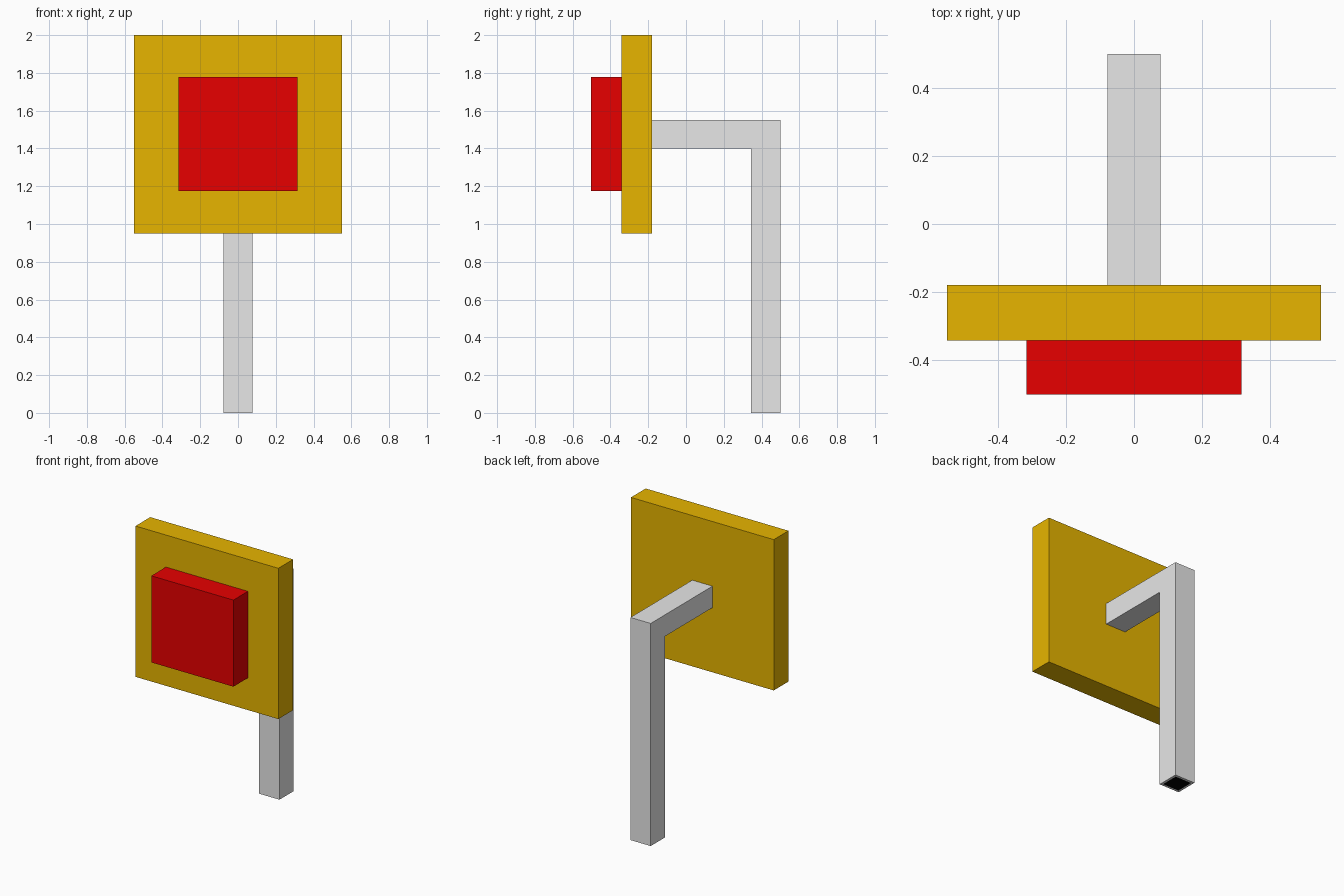
import bpy, bmesh
from mathutils import Vector

if "Cube" in bpy.data.objects:
    bpy.data.objects.remove(bpy.data.objects["Cube"])


def material(name, rgb):
    m = bpy.data.materials.new(name)
    m.diffuse_color = (*rgb, 1.0)
    m.use_nodes = True
    m.node_tree.nodes["Principled BSDF"].inputs["Base Color"].default_value = m.diffuse_color
    return m


yellow = material("golden yellow", (0.8, 0.46, 0.0))
red = material("red", (0.8, 0.0, 0.0))
grey = material("light grey", (0.8, 0.8, 0.8))
black = material("black", (0.0, 0.0, 0.0))


def add_object(name, bm, *mats):
    bmesh.ops.recalc_face_normals(bm, faces=bm.faces)
    mesh = bpy.data.meshes.new(name)
    bm.to_mesh(mesh)
    bm.free()
    for m in mats:
        mesh.materials.append(m)
    ob = bpy.data.objects.new(name, mesh)
    bpy.context.collection.objects.link(ob)
    return ob


def box(name, lo, hi, mat):
    lo, hi = Vector(lo), Vector(hi)
    bm = bmesh.new()
    bmesh.ops.create_cube(bm, size=1)
    bmesh.ops.scale(bm, vec=hi - lo, verts=bm.verts)
    bmesh.ops.translate(bm, vec=(lo + hi) / 2, verts=bm.verts)
    return add_object(name, bm, mat)


# Square board and the raised pad on its front
box("board", (-0.55, -0.342, 0.95), (0.55, -0.18, 2.0), yellow)
box("front_pad", (-0.316, -0.502, 1.174), (0.316, -0.342, 1.777), red)

# Bent post: L profile in the side plane, extruded across x
half = 0.078
profile = [(0.5, 0), (0.5, 1.55), (-0.18, 1.55), (-0.18, 1.4), (0.345, 1.4), (0.345, 0)]
bm = bmesh.new()
side = bm.faces.new([bm.verts.new((-half, y, z)) for y, z in profile])
ext = bmesh.ops.extrude_face_region(bm, geom=[side], use_keep_orig=True)
bmesh.ops.translate(bm, vec=(2 * half, 0, 0),
                    verts=[v for v in ext["geom"] if isinstance(v, bmesh.types.BMVert)])
bmesh.ops.recalc_face_normals(bm, faces=bm.faces)
# Dark inset square on the underside of the post
foot = [f for f in bm.faces if all(v.co.z < 0.001 for v in f.verts)]
bmesh.ops.inset_region(bm, faces=foot, thickness=0.022)
for f in foot:
    f.material_index = 1
add_object("bent_post", bm, grey, black)
